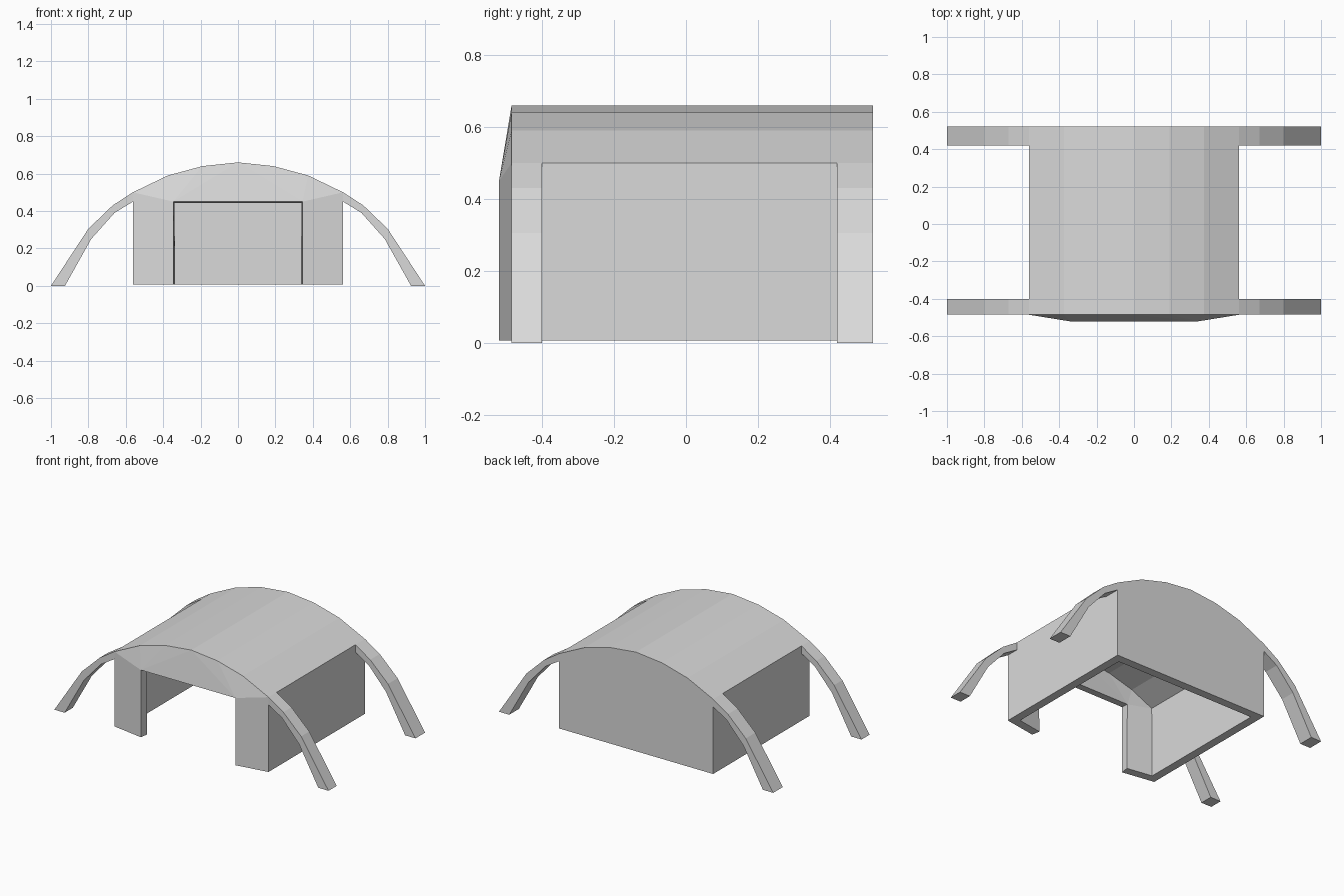
import bpy
import bmesh

cube = bpy.data.objects.get("Cube")
if cube:
    bpy.data.objects.remove(cube, do_unlink=True)

grey = bpy.data.materials.new("plain_grey")
grey.use_nodes = True
COLOUR = (0.7, 0.7, 0.7, 1)
grey.diffuse_color = COLOUR
grey.node_tree.nodes["Principled BSDF"].inputs["Base Color"].default_value = COLOUR

# Main dimensions
HALF, DOOR = 0.562, 0.345                     # half widths
FRONT, BACK, BULGE = -0.485, 0.52, -0.52      # depth positions
BASE, DOOR_TOP, EAVES = 0.007, 0.45, 0.5      # heights
SHELL = 0.055
HALF_ARC = [(0, 0.66), (0.19, 0.64), (0.375, 0.59), (HALF, EAVES)]
LEG_PROFILE = [(HALF, EAVES), (0.67, 0.43), (0.8, 0.305), (1, 0),
               (0.925, 0), (0.785, 0.25), (0.66, 0.39), (HALF, DOOR_TOP)]


def face(bm, *points):
    bm.faces.new([bm.verts.new(p) for p in points])


def finish(bm, name):
    bmesh.ops.remove_doubles(bm, verts=bm.verts, dist=0.0005)
    bmesh.ops.recalc_face_normals(bm, faces=bm.faces)
    mesh = bpy.data.meshes.new(name)
    bm.to_mesh(mesh)
    bm.free()
    mesh.materials.append(grey)
    obj = bpy.data.objects.new(name, mesh)
    bpy.context.collection.objects.link(obj)
    return obj


# Shelter body: an outer skin, open at the doorway and underneath
bm = bmesh.new()
for s in (1, -1):
    h, d = s * HALF, s * DOOR
    # side wall and angled front pier
    face(bm, (h, FRONT, BASE), (h, BACK, BASE), (h, BACK, EAVES), (h, FRONT, EAVES))
    face(bm, (h, FRONT, BASE), (h, FRONT, EAVES), (d, BULGE, DOOR_TOP), (d, BULGE, BASE))
    # roof strips and the gable fan over the doorway
    for (xa, za), (xb, zb) in zip(HALF_ARC, HALF_ARC[1:]):
        xa, xb = s * xa, s * xb
        face(bm, (xa, FRONT, za), (xb, FRONT, zb), (xb, BACK, zb), (xa, BACK, za))
        face(bm, (d, BULGE, DOOR_TOP), (xa, FRONT, za), (xb, FRONT, zb))

# Gable centre and back wall
face(bm, (-DOOR, BULGE, DOOR_TOP), (DOOR, BULGE, DOOR_TOP), (0, FRONT, HALF_ARC[0][1]))
arc = [(-x, z) for x, z in reversed(HALF_ARC[1:])] + HALF_ARC
face(bm, (HALF, BACK, BASE), (-HALF, BACK, BASE), *[(x, BACK, z) for x, z in arc])
body = finish(bm, "shelter_body")

# Wall and roof thickness, grown inwards
shell = body.modifiers.new("wall_thickness", "SOLIDIFY")
shell.thickness = SHELL
shell.offset = -1
shell.use_even_offset = True

# Curved legs carrying the roof line down to the ground
for end, y0, y1 in (("front", FRONT, -0.4), ("back", 0.42, BACK)):
    for side, s in (("left", 1), ("right", -1)):
        bm = bmesh.new()
        face(bm, *[(s * x, y0, z) for x, z in LEG_PROFILE])
        face(bm, *[(s * x, y1, z) for x, z in LEG_PROFILE])
        for (xa, za), (xb, zb) in zip(LEG_PROFILE, LEG_PROFILE[1:] + LEG_PROFILE[:1]):
            face(bm, (s * xa, y0, za), (s * xb, y0, zb), (s * xb, y1, zb), (s * xa, y1, za))
        finish(bm, f"{end}_{side}_leg")
